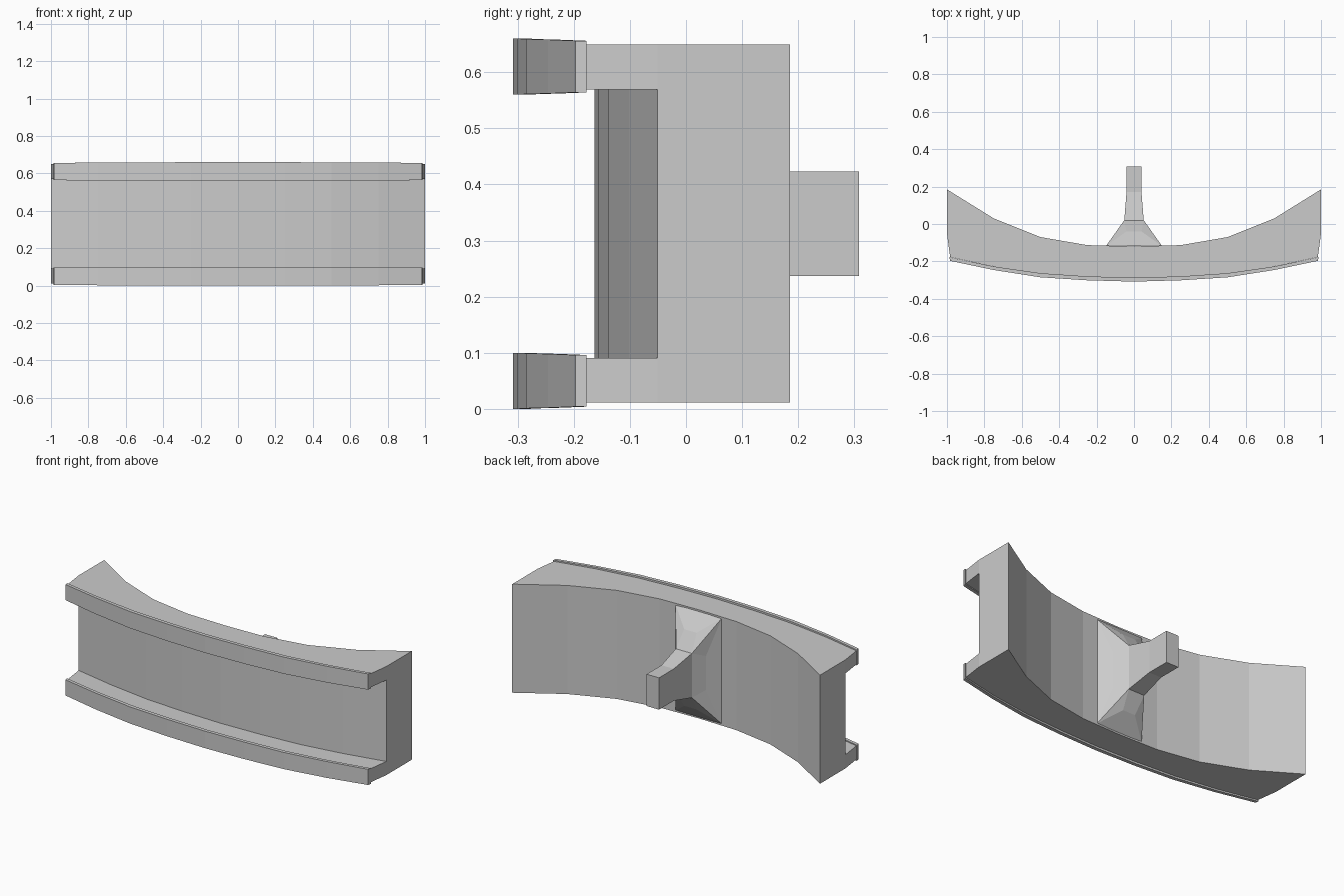
import bpy

if "Cube" in bpy.data.objects:
    bpy.data.objects.remove(bpy.data.objects["Cube"])


def add_mesh(name, verts, faces):
    mesh = bpy.data.meshes.new(name)
    mesh.from_pydata(verts, [], faces)
    obj = bpy.data.objects.new(name, mesh)
    bpy.context.collection.objects.link(obj)
    bpy.ops.object.select_all(action='DESELECT')
    bpy.context.view_layer.objects.active = obj
    obj.select_set(True)
    bpy.ops.object.mode_set(mode='EDIT')
    bpy.ops.mesh.select_all(action='SELECT')
    bpy.ops.mesh.normals_make_consistent(inside=False)
    bpy.ops.object.mode_set(mode='OBJECT')
    return obj


def loft(name, rings, caps):
    n = len(rings[0])
    verts = [v for r in rings for v in r]
    faces = [(i * n + k, i * n + (k + 1) % n, (i + 1) * n + (k + 1) % n, (i + 1) * n + k)
             for i in range(len(rings) - 1) for k in range(n)]
    last = (len(rings) - 1) * n
    for c in caps:
        faces += [tuple(c), tuple(last + k for k in c)]
    return add_mesh(name, verts, faces)


# Curve stations: x, rear face, groove floor, flange front, rail front, end taper
half = [(0, -.12, -.163, -.287, -.308, 0), (.25, -.113, -.156, -.28, -.301, 0),
        (.5, -.07, -.139, -.263, -.285, .001), (.75, .03, -.102, -.227, -.246, .002),
        (1, .185, -.051, -.177, -.197, .004)]
stations = [(-s[0], *s[1:]) for s in half[:0:-1]] + half


def front_x(x):
    return x * .983 if abs(x) == 1 else x


# Curved channel body
body_rings = []
for x, rear, floor, front, _, _ in stations:
    f = front_x(x)
    body_rings.append([(x, rear, .011), (x, floor, .011), (f, front, .011), (f, front, .091),
                       (x, floor, .091), (x, floor, .569), (f, front, .569), (f, front, .649),
                       (x, floor, .649), (x, rear, .649)])
loft("channel_body", body_rings, [(0, 1, 4, 5, 8, 9), (1, 2, 3, 4), (5, 6, 7, 8)])

# Front rails along both flanges
for name, z0 in (("lower_rail", 0), ("upper_rail", .56)):
    rings = []
    for x, _, _, back, front, t in stations:
        f = front_x(x)
        b = f * 1.004 if abs(x) == 1 else x
        rings.append([(b, back, z0 + t), (f, front, z0 + t),
                      (f, front, z0 + .1 - t), (b, back, z0 + .1 - t)])
    loft(name, rings, [(0, 1, 2, 3)])

# Rear mount: one quarter outline mirrored in x and z
C, M, N, B, A, D, E, F = range(8)
quarter = [(.15, -.118, .31), (.15, -.118, .1), (.095, -.05, .1), (.052, .02, .13),
           (.04, -.04, .225), (.04, .17, .0935), (.04, .308, .0935), (.04, -.118, .31)]
verts = [(sx * x, y, .33 + sz * z) for sx in (1, -1) for sz in (1, -1) for x, y, z in quarter]
faces = []
for q in range(4):
    o = q * 8
    faces += [(o + C, o + A, o + B), (o + C, o + B, o + N), (o + C, o + N, o + M)]
for s in (0, 16):   # left and right sides, joining top to bottom
    for a, b in ((M, N), (N, B), (B, D), (D, E)):
        faces.append((s + a, s + b, s + 8 + b, s + 8 + a))
for s in (0, 8):    # top and bottom, joining right to left
    for a, b in ((C, A), (A, B), (B, D), (D, E)):
        faces.append((s + a, s + b, s + 16 + b, s + 16 + a))
faces += [(E, E + 8, E + 24, E + 16), (C, M, M + 8, C + 8, C + 24, M + 24, M + 16, C + 16)]
mount = add_mesh("rear_mount", verts, faces)
